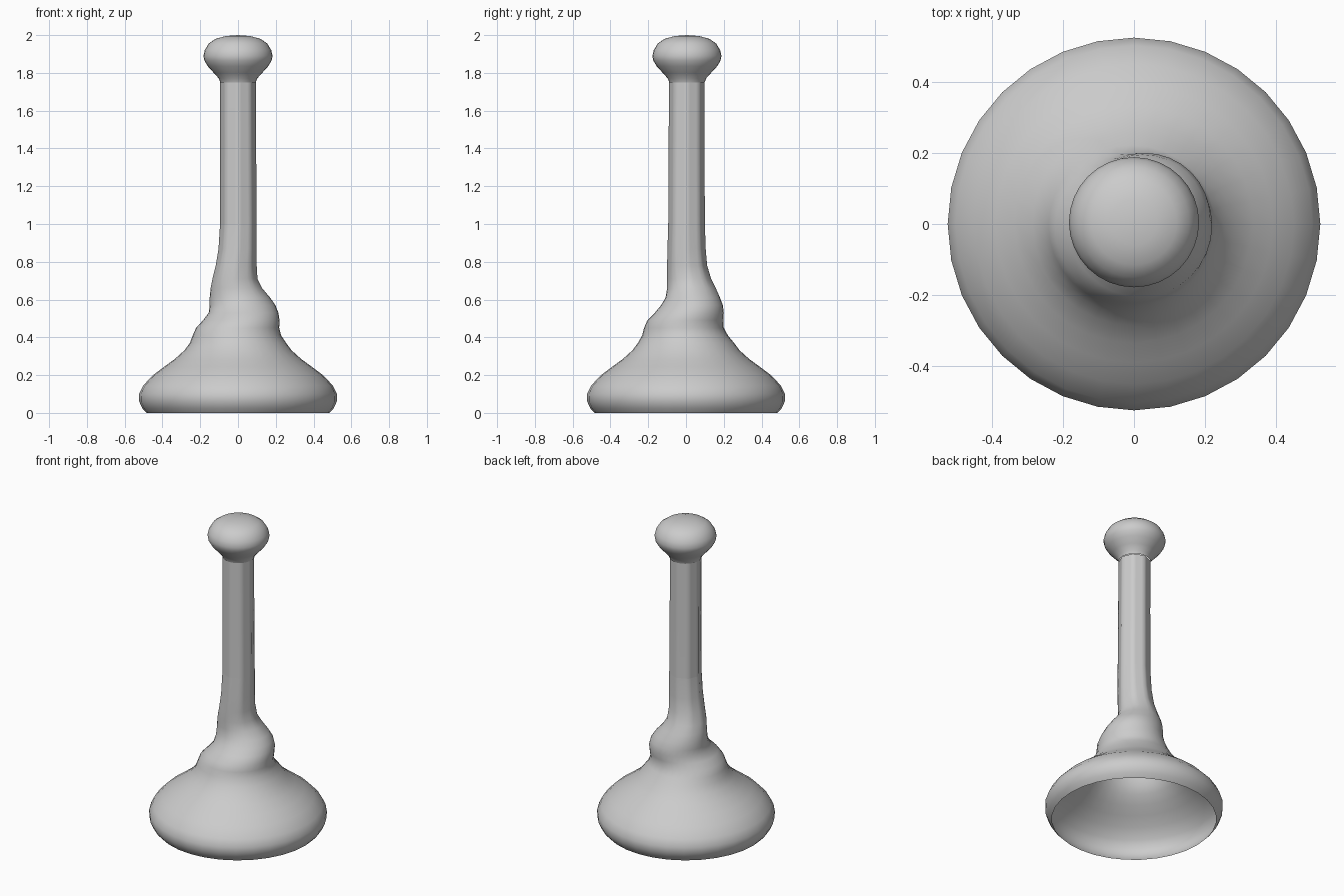
import bpy, bmesh, math

cube = bpy.data.objects.get("Cube")
if cube:
    bpy.data.objects.remove(cube, do_unlink=True)

grey = bpy.data.materials.new("light grey")
grey.use_nodes = True
colour = (0.6, 0.6, 0.6, 1)
grey.diffuse_color = colour
grey.node_tree.nodes["Principled BSDF"].inputs["Base Color"].default_value = colour

SIDES = 32


def outline(x0, x1, y0, y1, z, facet):
    """Closed oval between the given limits; facet 1 makes it an octagon."""
    points = []
    for i in range(SIDES):
        a = math.tau * i / SIDES
        off = a % (math.pi / 4) - math.pi / 8
        r = 1 + facet * (math.cos(math.pi / 8) / math.cos(off) - 1)
        points.append(((x0 + x1) / 2 + r * math.cos(a) * (x1 - x0) / 2,
                       (y0 + y1) / 2 + r * math.sin(a) * (y1 - y0) / 2, z))
    return points


def loft(name, sections, tip=None):
    """Skin the outlines in order; close the last one if a tip is given."""
    bm = bmesh.new()
    rings = [[bm.verts.new(p) for p in outline(*s)] for s in sections]
    for low, high in zip(rings, rings[1:]):
        for i in range(SIDES):
            j = (i + 1) % SIDES
            bm.faces.new((low[i], low[j], high[j], high[i]))
    if tip:
        top = bm.verts.new(tip)
        for i in range(SIDES):
            bm.faces.new((rings[-1][i], rings[-1][(i + 1) % SIDES], top))
    mesh = bpy.data.meshes.new(name)
    bm.to_mesh(mesh)
    bm.free()
    mesh.materials.append(grey)
    ob = bpy.data.objects.new(name, mesh)
    bpy.context.collection.objects.link(ob)
    bpy.ops.object.select_all(action="DESELECT")
    ob.select_set(True)
    bpy.context.view_layer.objects.active = ob
    bpy.ops.object.shade_smooth_by_angle(angle=math.radians(60))


# Thin rubber cup, open below: flared skirt with a rolled lower edge
skirt = [(.485, 0), (.507, .025), (.523, .06), (.524, .1), (.502, .145),
         (.45, .2), (.39, .245), (.335, .285), (.285, .33), (.255, .37)]
cup = [(-r, r, -r, r, z, 0) for r, z in skirt]

# Twisted collar: the bulge winds around as it rises into the stick
collar = [(-.24, .228, -.232, .222, .41, 0), (-.222, .218, -.222, .2, .45, 0),
          (-.185, .22, -.205, .198, .49, 0), (-.155, .214, -.165, .2, .53, 0),
          (-.15, .198, -.132, .195, .57, 0), (-.15, .17, -.108, .18, .61, 0),
          (-.145, .128, -.1, .158, .66, .2), (-.135, .103, -.1, .133, .71, .4),
          (-.118, .099, -.1, .112, .78, .7), (-.103, .099, -.098, .104, .87, .9)]

# Eight-sided stick
stick = [(-.095, .099, -.094, .1, 1, 1), (-.094, .096, -.092, .098, 1.4, 1),
         (-.094, .094, -.09, .098, 1.75, 1)]
loft("cup_and_collar", cup + collar + stick[:1])
loft("stick", stick)

# Flattened knob on the end of the stick
knob = [(.094, 1.75), (.101, 1.77), (.128, 1.8), (.16, 1.835), (.178, 1.865),
        (.183, 1.89), (.176, 1.92), (.155, 1.955), (.12, 1.98), (.065, 1.995)]
loft("knob", [(-r, r, .005 - r, .005 + r, z, 0) for r, z in knob], (0, .005, 2))
